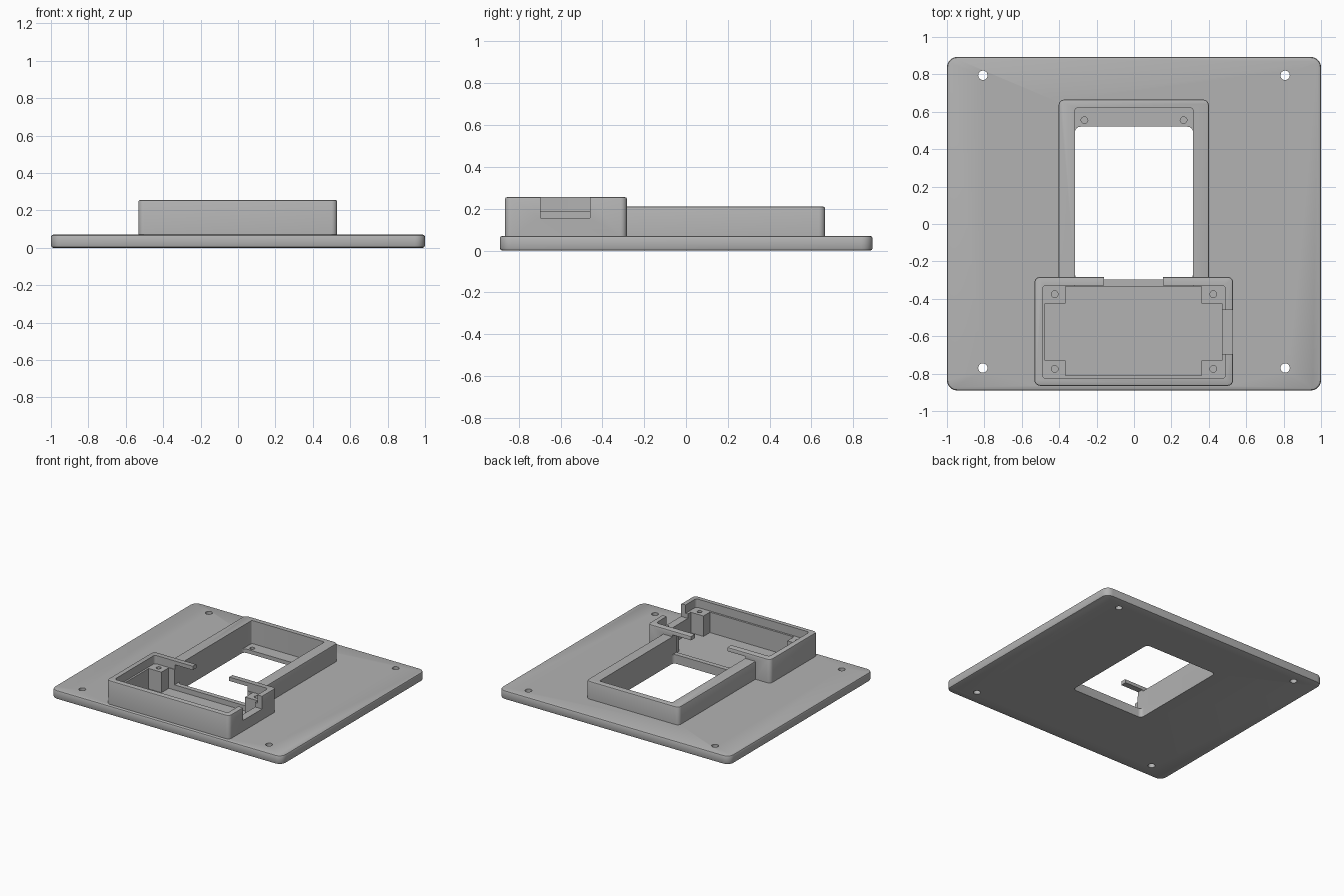
import bpy, bmesh, math

if "Cube" in bpy.data.objects:
    bpy.data.objects.remove(bpy.data.objects["Cube"], do_unlink=True)

grey = bpy.data.materials.new("plain grey")
grey.use_nodes = True
grey.diffuse_color = (0.45, 0.45, 0.45, 1)
grey.node_tree.nodes["Principled BSDF"].inputs["Base Color"].default_value = grey.diffuse_color


def outline(x, y, r, inset):
    """Rounded rectangle points for ranges x and y."""
    points = []
    corners = [(x[1] - r, y[1] - r), (x[0] + r, y[1] - r), (x[0] + r, y[0] + r), (x[1] - r, y[0] + r)]
    steps = 6 if r > 0 else 0
    for quarter, (cx, cy) in enumerate(corners):
        for i in range(steps + 1):
            a = math.pi / 2 * (quarter + (i / steps if steps else 0))
            points.append((cx + (r - inset) * math.cos(a), cy + (r - inset) * math.sin(a)))
    return points


def prism(name, x, y, z, r=0, edge=0):
    """Upright block with rounded corners and softened top and bottom edges."""
    levels = [(z[0], 0), (z[1], 0)]
    if edge:
        soft = edge * 0.3
        levels = [(z[0], edge), (z[0] + soft, soft), (z[0] + edge, 0),
                  (z[1] - edge, 0), (z[1] - soft, soft), (z[1], edge)]
    bm = bmesh.new()
    loops = [[bm.verts.new((px, py, h)) for px, py in outline(x, y, r, inset)] for h, inset in levels]
    n = len(loops[0])
    for low, high in zip(loops, loops[1:]):
        for i in range(n):
            j = (i + 1) % n
            bm.faces.new((low[i], low[j], high[j], high[i]))
    bm.faces.new(loops[-1])
    bm.faces.new(loops[0][::-1])
    mesh = bpy.data.meshes.new(name)
    bm.to_mesh(mesh)
    bm.free()
    mesh.materials.append(grey)
    ob = bpy.data.objects.new(name, mesh)
    bpy.context.collection.objects.link(ob)
    return ob


def combine(target, other, operation):
    """Apply a boolean and remove the helper."""
    mod = target.modifiers.new("shape", "BOOLEAN")
    mod.operation, mod.solver, mod.object = operation, "EXACT", other
    bpy.context.view_layer.objects.active = target
    bpy.ops.object.modifier_apply(modifier=mod.name)
    bpy.data.objects.remove(other, do_unlink=True)


def cut(x, y, z, r=0):
    combine(body, prism("cutter", x, y, z, r), "DIFFERENCE")


def hole(cx, cy, r, z):
    cut((cx - r, cx + r), (cy - r, cy + r), z, r)


floor, sill, ledge, above = 0.03, 0.07, 0.19, 0.5

# Base plate, display frame and electronics box
body = prism("mounting_plate", (-1, 1), (-0.89, 0.893), (0, 0.07), 0.055, 0.012)
frame = prism("display_frame", (-0.403, 0.4), (-0.32, 0.665), (0.02, 0.21), 0.03, 0.008)
box = prism("electronics_box", (-0.532, 0.53), (-0.865, -0.283), (0.02, 0.255), 0.03, 0.008)
combine(body, frame, "UNION")
combine(body, box, "UNION")

# Window through the frame, with its recessed ledge
cut((-0.315, 0.315), (-0.297, 0.52), (-0.1, 0.225), 0.028)
cut((-0.315, 0.315), (-0.1, 0.62), (floor, above), 0.012)

# Box interior: rim step, then a cross-shaped well that leaves four posts
cut((-0.49, 0.49), (-0.825, -0.33), (ledge, above), 0.02)
cut((-0.475, 0.47), (-0.73, -0.425), (floor, above))
cut((-0.365, 0.36), (-0.81, -0.335), (floor, above))

# Passage between box and frame, leaving a sill and two overhanging bars
cut((-0.315, 0.315), (-0.345, -0.2), (sill, 0.225))
cut((-0.16, 0.155), (-0.345, -0.2), (sill, above))

# Cable notch in the side wall
cut((0.465, 0.6), (-0.695, -0.46), (0.155, above))

# Screw holes
for side in (-1, 1):
    for y in (0.795, -0.77):
        hole(side * 0.808, y, 0.025, (-0.1, above))
    for y in (-0.375, -0.775):
        hole(side * 0.424, y, 0.018, (0.08, above))
    hole(side * 0.265, 0.555, 0.018, (0.012, above))

bpy.ops.object.select_all(action="DESELECT")
body.select_set(True)
bpy.context.view_layer.objects.active = body
bpy.ops.object.shade_smooth_by_angle(angle=math.radians(30))
